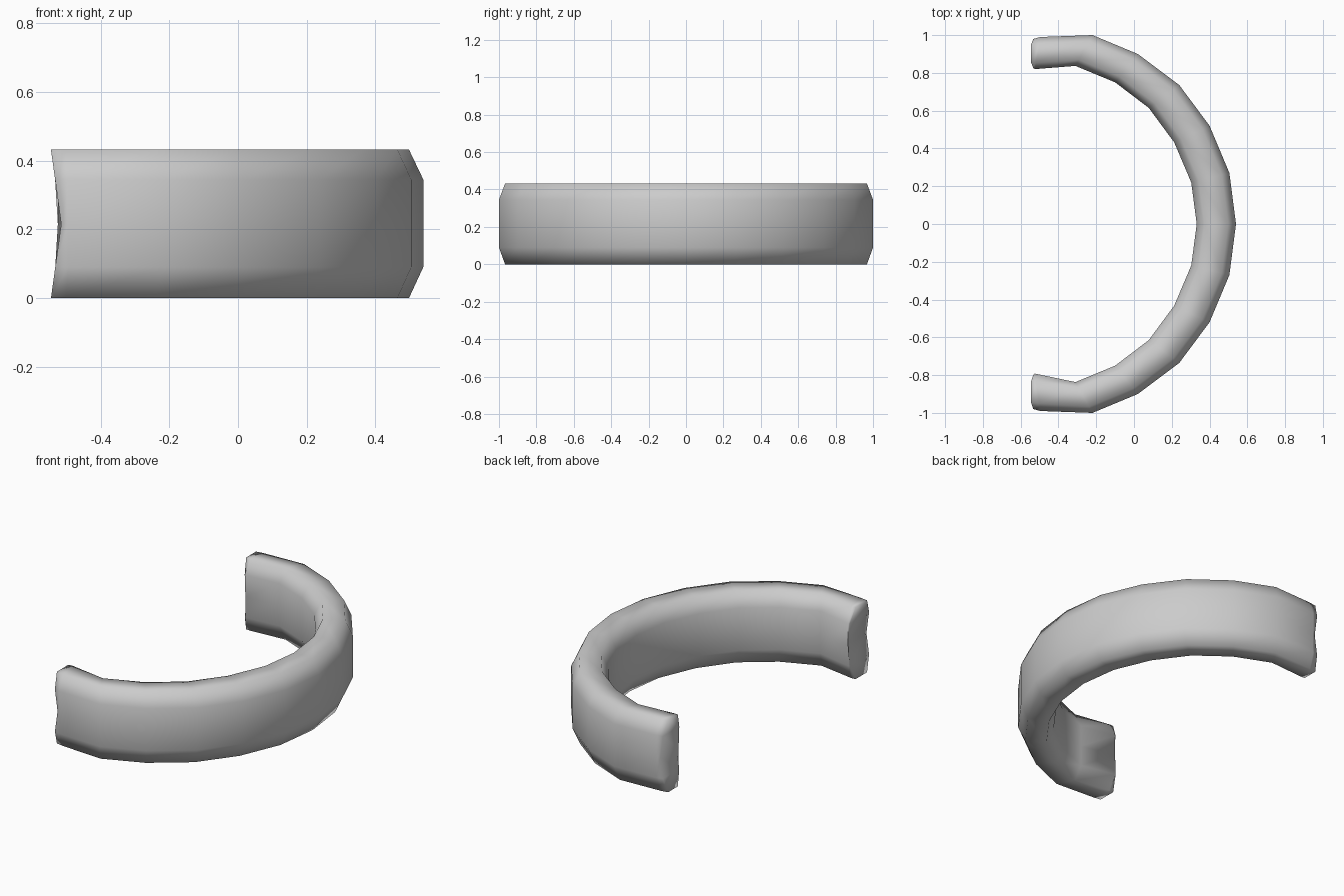
import bpy, bmesh
from mathutils import Vector

if "Cube" in bpy.data.objects:
    bpy.data.objects.remove(bpy.data.objects["Cube"])

# Outer and inner plan outline, from the middle of the arc to one tip
OUTER = [(0.54, 0), (0.505, 0.27), (0.40, 0.52), (0.24, 0.735),
         (0.02, 0.90), (-0.22, 1.0), (-0.495, 0.99), (-0.545, 0.98)]
INNER = [(0.332, 0), (0.303, 0.22), (0.213, 0.432), (0.078, 0.615),
         (-0.10, 0.75), (-0.31, 0.837), (-0.525, 0.82), (-0.545, 0.825)]
# Cross-section: (fraction from outside to inside, height)
SECTION = [(0, .09), (0, .215), (0, .345), (.2, .432), (.8, .432),
           (1, .345), (1, .215), (1, .09), (.8, 0), (.2, 0)]


def add_ring(bm, o, i, tip):
    ring = []
    for u, z in SECTION:
        p = Vector(o).lerp(Vector(i), u)
        # The tips are notched at mid height
        dent = 0.03 * (1 - abs(z - .216) / .216) if tip else 0
        ring.append(bm.verts.new((p.x + dent, p.y, z)))
    return ring


bm = bmesh.new()
rings = []
n = len(OUTER)
for k in range(-(n - 1), n):
    a = abs(k)
    s = -1 if k < 0 else 1
    o, i = OUTER[a], INNER[a]
    thick = 0.028 if k <= -(n - 2) else 0  # lower arm is a little thicker
    rings.append(add_ring(bm, (o[0], s * o[1]), (i[0], s * i[1] + thick), a == n - 1))

# Curved band
m = len(SECTION)
for r, q in zip(rings, rings[1:]):
    for j in range(m):
        bm.faces.new((r[j], r[(j + 1) % m], q[(j + 1) % m], q[j]))

# Notched end caps
for r in (rings[0], rings[-1]):
    for f in ((0, 9, 8, 7), (1, 0, 7, 6), (2, 1, 6, 5), (3, 2, 5, 4)):
        bm.faces.new([r[j] for j in f])
bmesh.ops.recalc_face_normals(bm, faces=bm.faces)
for f in bm.faces:
    f.smooth = True

mesh = bpy.data.meshes.new("open_cuff")
bm.to_mesh(mesh)
bm.free()
cuff = bpy.data.objects.new("open_cuff", mesh)
bpy.context.collection.objects.link(cuff)
